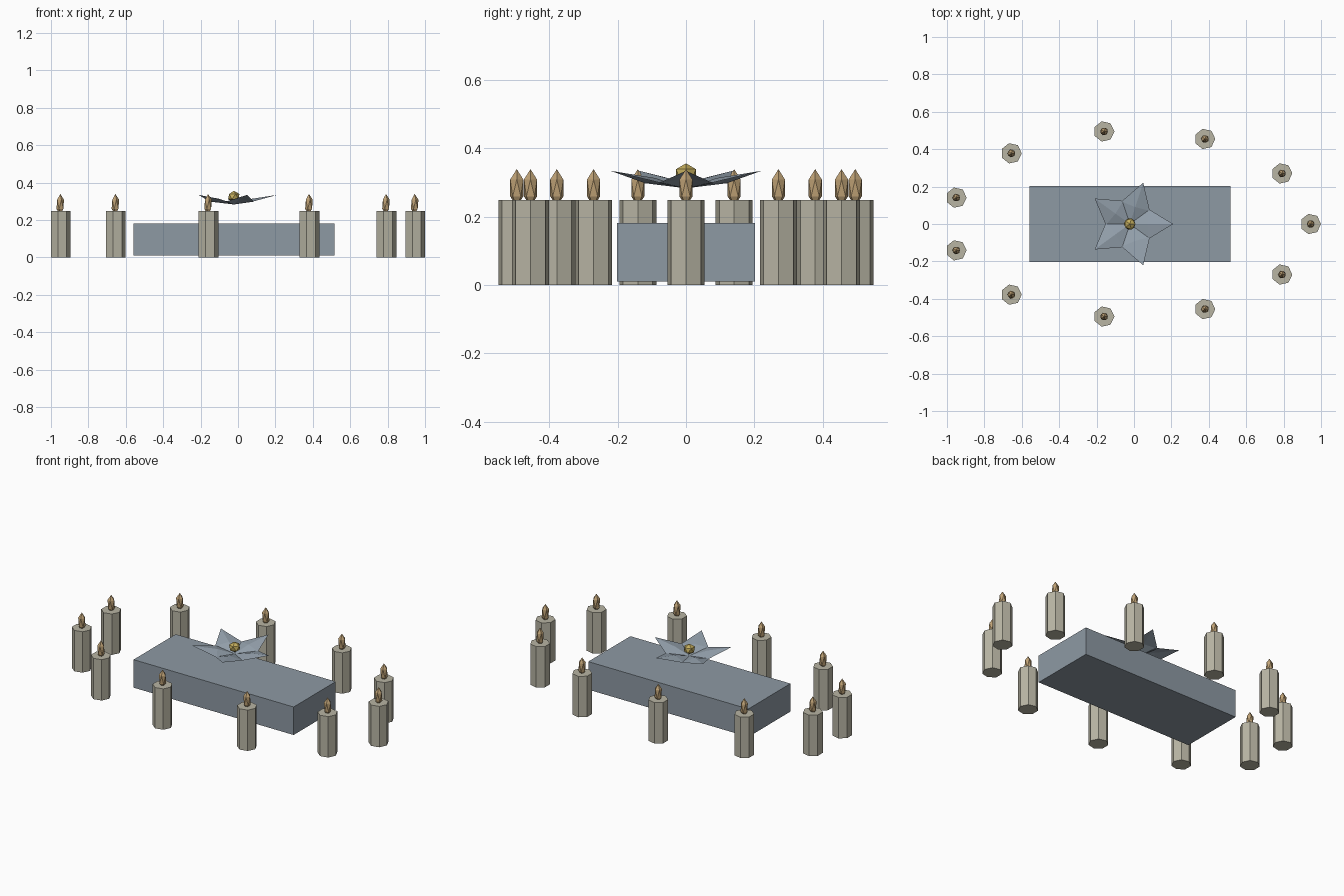
import bpy, bmesh
from math import sin, cos, pi
from mathutils import Matrix, Vector

if "Cube" in bpy.data.objects:
    bpy.data.objects.remove(bpy.data.objects["Cube"])

CX = -0.0225  # centre of the whole arrangement


def material(name, rgb):
    m = bpy.data.materials.new(name)
    m.diffuse_color = (*rgb, 1)
    m.use_nodes = True
    m.node_tree.nodes["Principled BSDF"].inputs["Base Color"].default_value = m.diffuse_color
    return m


stone = material("blue grey stone", (0.27, 0.32, 0.37))
petal_mat = material("pale blue petal", (0.30, 0.36, 0.42))
wax = material("warm grey wax", (0.48, 0.46, 0.37))
flame_mat = material("amber flame", (0.52, 0.36, 0.18))
gold = material("gold heart", (0.55, 0.42, 0.11))


def finish(bm, name, mat, loc):
    me = bpy.data.meshes.new(name)
    bm.to_mesh(me)
    bm.free()
    me.materials.append(mat)
    ob = bpy.data.objects.new(name, me)
    ob.location = loc
    bpy.context.collection.objects.link(ob)
    return ob


def gem(name, mat, loc, r, rz):
    bm = bmesh.new()
    bmesh.ops.create_icosphere(bm, subdivisions=1, radius=1,
                               matrix=Matrix.Diagonal((r, r, rz, 1)))
    return finish(bm, name, mat, loc)


# Slab
bm = bmesh.new()
bmesh.ops.create_cube(bm, size=1, matrix=Matrix.Diagonal((1.075, 0.404, 0.17, 1)))
finish(bm, "slab", stone, (CX, 0, 0.096))

# Ring of seven-sided candles with faceted flames
for i in range(11):
    a = 2 * pi * i / 11
    x, y = CX + 0.967 * cos(a), 0.5 * sin(a)
    bm = bmesh.new()
    ring = [bm.verts.new((0.0555 * cos(2 * pi * k / 7), 0.0555 * sin(2 * pi * k / 7), 0))
            for k in range(7)]
    base = bm.faces.new(ring)
    top = bmesh.ops.extrude_face_region(bm, geom=[base], use_keep_orig=True)
    bmesh.ops.translate(bm, vec=(0, 0, 0.248),
                        verts=[v for v in top["geom"] if isinstance(v, bmesh.types.BMVert)])
    bmesh.ops.recalc_face_normals(bm, faces=bm.faces)
    finish(bm, f"candle_{i + 1}", wax, (x, y, 0))
    gem(f"flame_{i + 1}", flame_mat, (x, y, 0.284), 0.0225, 0.055)

# Flower: five upturned petals, each with a raised spine
bm = bmesh.new()
for i in range(5):
    rot = Matrix.Rotation(2 * pi * i / 5, 3, 'Z')
    inner, left, right, spine, tip = [
        bm.verts.new(rot @ Vector(p)) for p in
        ((0, 0, 0.283), (0.1, 0.08, 0.298), (0.1, -0.08, 0.298),
         (0.095, 0, 0.313), (0.232, 0, 0.334))]
    for f in ((inner, spine, left), (inner, right, spine),
              (spine, tip, left), (right, tip, spine)):
        bm.faces.new(f)
finish(bm, "flower_petals", petal_mat, (CX, 0, 0))

# Flower heart
gem("flower_heart", gold, (CX, 0, 0.325), 0.034, 0.031)
